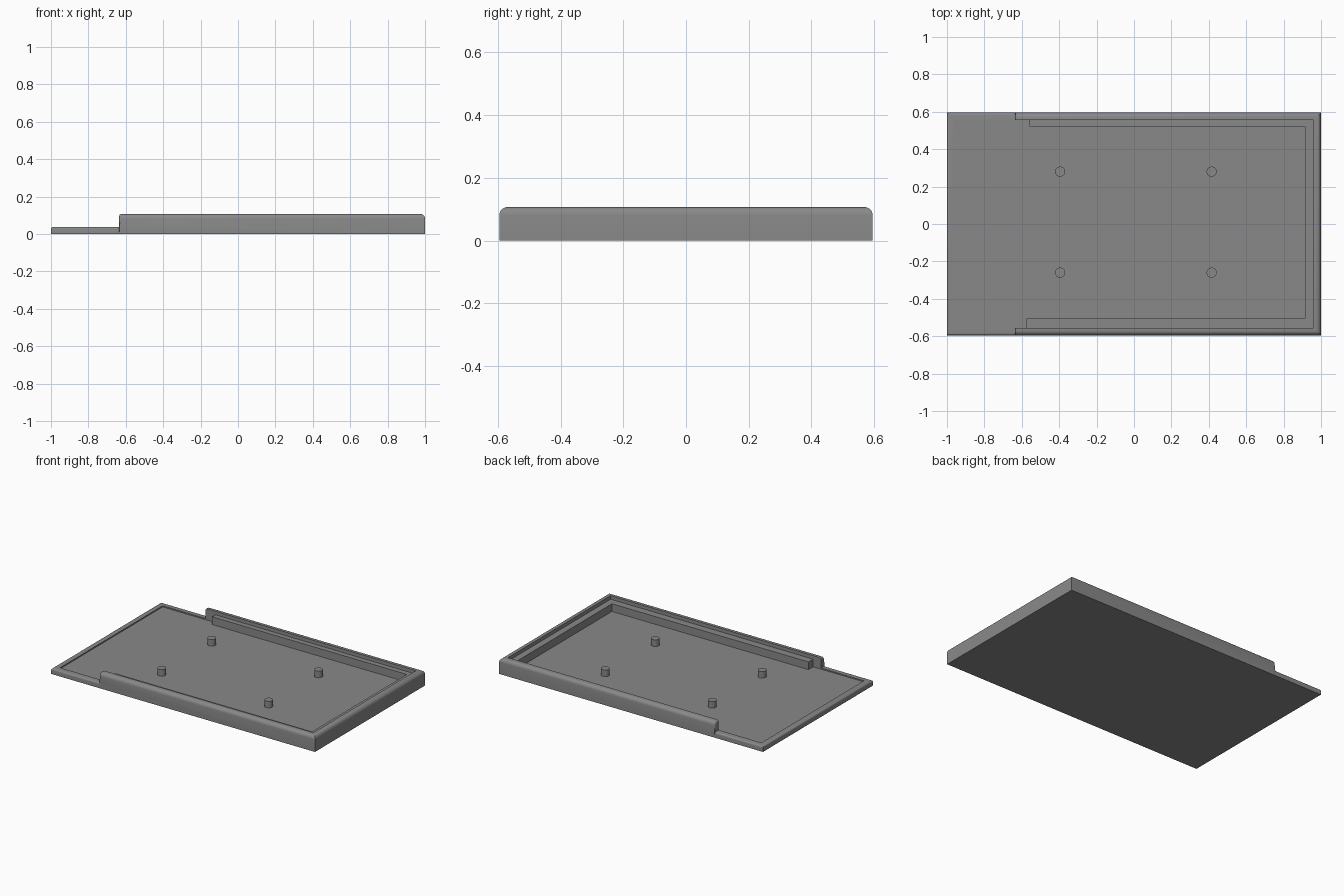
import bpy, bmesh

if "Cube" in bpy.data.objects:
    bpy.data.objects.remove(bpy.data.objects["Cube"])

grey = bpy.data.materials.new("plain grey")
grey.diffuse_color = (0.25, 0.25, 0.25, 1)
grey.use_nodes = True
grey.node_tree.nodes["Principled BSDF"].inputs["Base Color"].default_value = grey.diffuse_color

HX, HY = 1.0, 0.595       # outer half sizes
WALL = 0.04               # wall thickness
FLOOR, LOW, HIGH = 0.03, 0.038, 0.107
STEP = -0.635             # where the tall wall begins


def finish(bm, name, smooth=True):
    bmesh.ops.recalc_face_normals(bm, faces=bm.faces)
    mesh = bpy.data.meshes.new(name)
    bm.to_mesh(mesh)
    bm.free()
    mesh.materials.append(grey)
    ob = bpy.data.objects.new(name, mesh)
    bpy.context.collection.objects.link(ob)
    if smooth:
        bpy.ops.object.select_all(action='DESELECT')
        ob.select_set(True)
        bpy.context.view_layer.objects.active = ob
        bpy.ops.object.shade_smooth_by_angle()
    return ob


def prism(outline, z0, z1):
    """Extrude a plan outline from z0 to z1."""
    bm = bmesh.new()
    face = bm.faces.new([bm.verts.new((x, y, z0)) for x, y in outline])
    up = bmesh.ops.extrude_face_region(bm, geom=[face], use_keep_orig=True)
    for v in up["geom"]:
        if isinstance(v, bmesh.types.BMVert):
            v.co.z = z1
    return bm


def u_outline(end, side, y0, y1, w):
    """U-shaped plan: open at x = end, closed at x = side."""
    inner = side - w if side > end else side + w
    return [(end, y0), (side, y0), (side, y1), (end, y1),
            (end, y1 - w), (inner, y1 - w), (inner, y0 + w), (end, y0 + w)]


def round_edges(bm, radius, rule):
    edges = [e for e in bm.edges if rule(*[v.co for v in e.verts])]
    bmesh.ops.bevel(bm, geom=edges, offset=radius, segments=5, profile=0.5,
                    affect='EDGES', clamp_overlap=True)


def on_outer_top(z):
    def rule(a, b):
        if min(a.z, b.z) < z - 1e-4:
            return False
        same_x = abs(a.x - b.x) < 1e-4 and abs(a.x) > HX - 1e-4
        same_y = abs(a.y - b.y) < 1e-4 and abs(a.y) > HY - 1e-4
        return same_x or same_y
    return rule


# Tall wall around three sides, rounded outside and at its open ends
bm = prism(u_outline(STEP, HX, -HY, HY, WALL), 0, HIGH)
round_edges(bm, 0.025, on_outer_top(HIGH))
round_edges(bm, 0.012, lambda a, b: max(a.x, b.x) < STEP + 1e-4
            and min(a.z, b.z) > HIGH - 0.03)
finish(bm, "tall_wall")

# Low rim around the open end
bm = prism(u_outline(STEP, -HX, -HY, HY, WALL), 0, LOW)
round_edges(bm, 0.012, on_outer_top(LOW))
finish(bm, "low_rim")

# Floor inside the walls
ix, iy = HX - WALL, HY - WALL
finish(prism([(-ix, -iy), (ix, -iy), (ix, iy), (-ix, iy)], 0, FLOOR),
       "floor", False)

# Inner ledge, with slightly uneven arms
ledge = [(-0.575, -iy), (ix, -iy), (ix, iy), (-0.56, iy),
         (-0.56, 0.52), (0.915, 0.52), (0.915, -0.505), (-0.575, -0.505)]
finish(prism(ledge, FLOOR, 0.083), "inner_ledge", False)

# Four mounting pegs
for x in (-0.395, 0.415):
    for y in (-0.26, 0.28):
        bm = bmesh.new()
        bmesh.ops.create_cone(bm, cap_ends=True, segments=32, radius1=0.027,
                              radius2=0.027, depth=0.045)
        bmesh.ops.translate(bm, verts=bm.verts, vec=(x, y, FLOOR + 0.0225))
        finish(bm, "mounting_peg")
